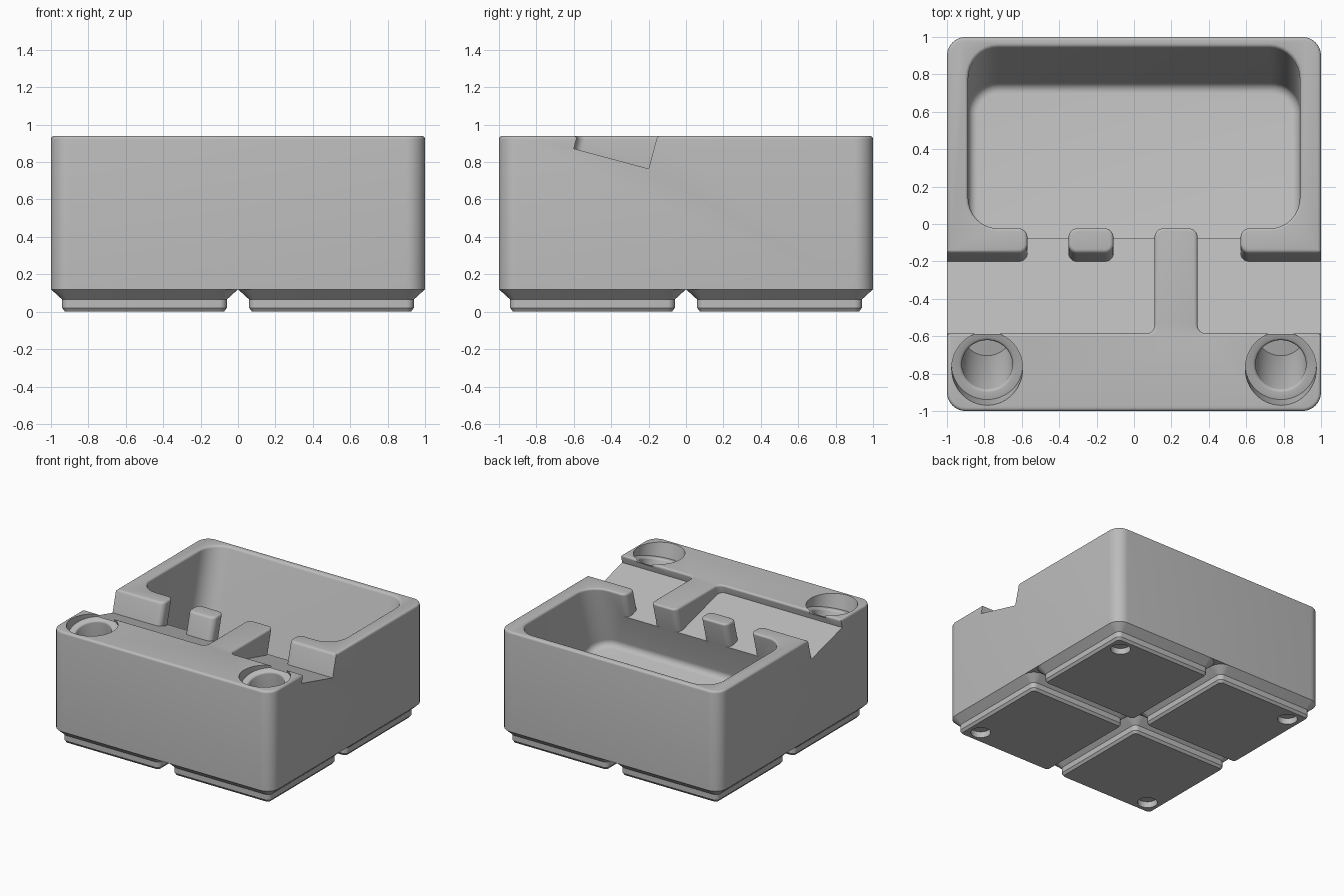
import bpy, bmesh
from math import sin, cos, pi, radians
from mathutils import Matrix, Vector

if "Cube" in bpy.data.objects:
    bpy.data.objects.remove(bpy.data.objects["Cube"])

TOP = 0.94      # height of the top face
BASE = 0.12     # underside of the body
TILT = radians(15)

plastic = bpy.data.materials.new("light grey plastic")
plastic.use_nodes = True
plastic.diffuse_color = (0.5, 0.5, 0.5, 1)
plastic.node_tree.nodes["Principled BSDF"].inputs["Base Color"].default_value = (0.5, 0.5, 0.5, 1)


def rounded(points, r, steps=8):
    """Outline of a right-angled polygon with every corner rounded."""
    pts = [Vector(p) for p in points]
    out = []
    for i, p in enumerate(pts):
        a = (pts[i - 1] - p).normalized()
        b = (pts[(i + 1) % len(pts)] - p).normalized()
        c = p + (a + b) * r
        for k in range(steps + 1):
            t = pi / 2 * k / steps
            out.append(c - b * r * cos(t) - a * r * sin(t))
    return out


def rect(hx, hy, r):
    return rounded([(-hx, -hy), (hx, -hy), (hx, hy), (-hx, hy)], r)


def circle(r, n=48):
    return [(r * cos(2 * pi * k / n), r * sin(2 * pi * k / n)) for k in range(n)]


def loft(name, sections, frame=Matrix()):
    """Closed solid through (height, outline) sections, placed by a frame."""
    bm = bmesh.new()
    rings = [[bm.verts.new(frame @ Vector((p[0], p[1], z))) for p in loop]
             for z, loop in sections]
    n = len(rings[0])
    for lo, hi in zip(rings, rings[1:]):
        for i in range(n):
            j = (i + 1) % n
            bm.faces.new((lo[i], lo[j], hi[j], hi[i]))
    bm.faces.new(rings[0][::-1])
    bm.faces.new(rings[-1])
    bmesh.ops.recalc_face_normals(bm, faces=bm.faces)
    mesh = bpy.data.meshes.new(name)
    bm.to_mesh(mesh)
    bm.free()
    mesh.materials.append(plastic)
    obj = bpy.data.objects.new(name, mesh)
    bpy.context.collection.objects.link(obj)
    return obj


def cut(obj, cutters):
    """Subtract the cutters from obj, then discard them."""
    for c in cutters:
        mod = obj.modifiers.new("cut", 'BOOLEAN')
        mod.operation, mod.solver, mod.object = 'DIFFERENCE', 'EXACT', c
    deps = bpy.context.evaluated_depsgraph_get()
    mesh = bpy.data.meshes.new_from_object(obj.evaluated_get(deps))
    obj.modifiers.clear()
    obj.data = mesh
    for c in cutters:
        bpy.data.objects.remove(c)


def smooth(obj):
    bpy.ops.object.select_all(action='DESELECT')
    obj.select_set(True)
    bpy.context.view_layer.objects.active = obj
    bpy.ops.object.shade_smooth_by_angle(angle=radians(30))


# Body block
body = loft("body", [(z, rect(1, 1, 0.1)) for z in (BASE, TOP)])

# Tilted ledges with slots that open into the bin
tilted = Matrix.Translation((0, -0.6, 0.872)) @ Matrix.Rotation(-TILT, 4, 'X')
WALL, LIP, END = 0.414, 0.543, 0.7


def slot(x0, x1):
    """Slot path from x1 to x0, flared where it meets the bin."""
    f = 0.1
    return [(x1, LIP), (x1 + f, LIP), (x1 + f, END),
            (x0 - f, END), (x0 - f, LIP), (x0, LIP)]


right_ledge = ([(-1.1, 0), (0.11, 0)] + slot(-0.11, 0.11) + [(-0.11, WALL), (-0.35, WALL)]
               + slot(-0.57, -0.35) + [(-0.57, WALL), (-1.1, WALL)])
left_ledge = ([(0.34, 0), (1.1, 0), (1.1, WALL), (0.57, WALL)] + slot(0.34, 0.57))
cutters = [loft("ledge_cutter", [(z, rounded(p, 0.045)) for z in (0, 0.5)], tilted)
           for p in (right_ledge, left_ledge)]

# Tilted bin with a filleted floor
FLOOR, FILLET, HALF = -0.311, 0.05, 0.4665
sections = []
for k in range(7):
    t = pi / 2 * k / 6
    inset = FILLET * (1 - sin(t))
    sections.append((FLOOR + FILLET * (1 - cos(t)),
                     rect(0.887 - inset, HALF - inset, 0.16 - inset)))
sections.append((0.7, rect(0.887, HALF, 0.16)))
cutters.append(loft("bin_cutter", sections, tilted @ Matrix.Translation((0, LIP + HALF, 0))))
cut(body, cutters)

# Rounded rim around every edge of the top face
bm = bmesh.new()
bm.from_mesh(body.data)
rim = [e for e in bm.edges if all(v.co.z > TOP - 0.001 for v in e.verts)
       and e.is_manifold and e.calc_face_angle() > 0.5]
bmesh.ops.bevel(bm, geom=rim, offset=0.018, offset_type='OFFSET', segments=4,
                profile=0.5, affect='EDGES', clamp_overlap=False)
bm.to_mesh(body.data)
bm.free()

# Forward-leaning stepped holes
hole = [(-0.7, 0.135), (-0.015, 0.135), (-0.008, 0.138), (-0.003, 0.143),
        (0, 0.15), (0, 0.19), (0.3, 0.19)]
cut(body, [loft("hole_cutter", [(z, circle(r)) for z, r in hole],
                Matrix.Translation((s * 0.785, -0.755, 0.874)) @ Matrix.Rotation(TILT, 4, 'X'))
           for s in (-1, 1)])
smooth(body)

# Four stepped feet, each with a round recess near the outer corner
profile = [(0, 0.075), (0.02, 0.06), (0.065, 0.06), (BASE, 0)]
for sx, side in ((-1, "right"), (1, "left")):
    for sy, end in ((-1, "front"), (1, "back")):
        foot = loft(f"{end}_{side}_foot",
                    [(z, rect(0.5 - i, 0.5 - i, 0.1 - i)) for z, i in profile],
                    Matrix.Translation((sx * 0.5, sy * 0.5, 0)))
        cut(foot, [loft("recess_cutter", [(z, circle(0.075, 32)) for z in (-0.1, 0.05)],
                        Matrix.Translation((sx * 0.82, sy * 0.82, 0)))])
        smooth(foot)
